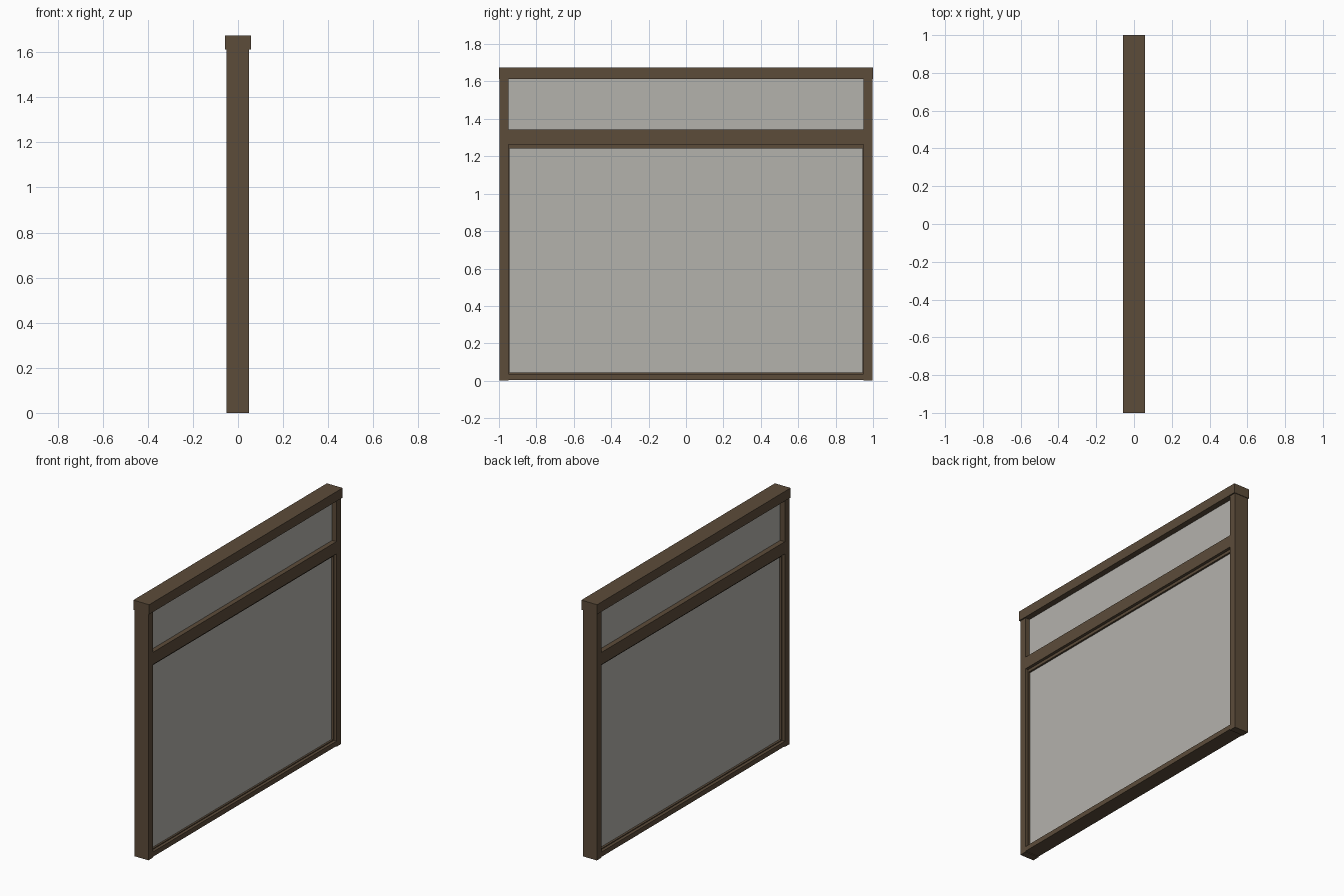
import bpy

if "Cube" in bpy.data.objects:
    bpy.data.objects.remove(bpy.data.objects["Cube"])


def material(name, rgb):
    m = bpy.data.materials.new(name)
    m.diffuse_color = (*rgb, 1.0)
    m.use_nodes = True
    m.node_tree.nodes["Principled BSDF"].inputs["Base Color"].default_value = m.diffuse_color
    return m


BROWN = material("dark brown frame", (0.107, 0.072, 0.042))
GLASS = material("pale grey pane", (0.456, 0.445, 0.413))


def box(name, x, y, z, mat):
    """Box from (min, max) ranges on each axis."""
    (x0, x1), (y0, y1), (z0, z1) = x, y, z
    bpy.ops.mesh.primitive_cube_add(size=1)
    o = bpy.context.object
    o.name = o.data.name = name
    for v in o.data.vertices:
        v.co = (x1 if v.co.x > 0 else x0,
                y1 if v.co.y > 0 else y0,
                z1 if v.co.z > 0 else z0)
    o.data.materials.append(mat)
    return o


DEPTH = (-0.052, 0.049)   # main frame depth
STOP = (-0.032, 0.030)    # recessed inner frame depth

# Side posts and the thin stops inside them
for side, s in (("left", -1), ("right", 1)):
    box(side + "_post", DEPTH, sorted((s * 0.996, s * 0.948)), (0.0, 1.615), BROWN)
    box(side + "_stop", STOP, sorted((s * 0.949, s * 0.943)), (0.04, 1.265), BROWN)

# Top cap, middle rail and bottom sill
box("top_cap", (-0.057, 0.057), (-1.0, 1.0), (1.612, 1.675), BROWN)
box("middle_rail", DEPTH, (-0.949, 0.949), (1.262, 1.342), BROWN)
box("rail_stop", STOP, (-0.949, 0.949), (1.243, 1.263), BROWN)
box("bottom_sill", DEPTH, (-0.949, 0.949), (0.005, 0.037), BROWN)
box("sill_stop", STOP, (-0.949, 0.949), (0.036, 0.043), BROWN)

# Panes
box("lower_pane", (-0.018, 0.018), (-0.945, 0.945), (0.04, 1.245), GLASS)
box("upper_pane", (-0.018, 0.018), (-0.949, 0.949), (1.34, 1.614), GLASS)
